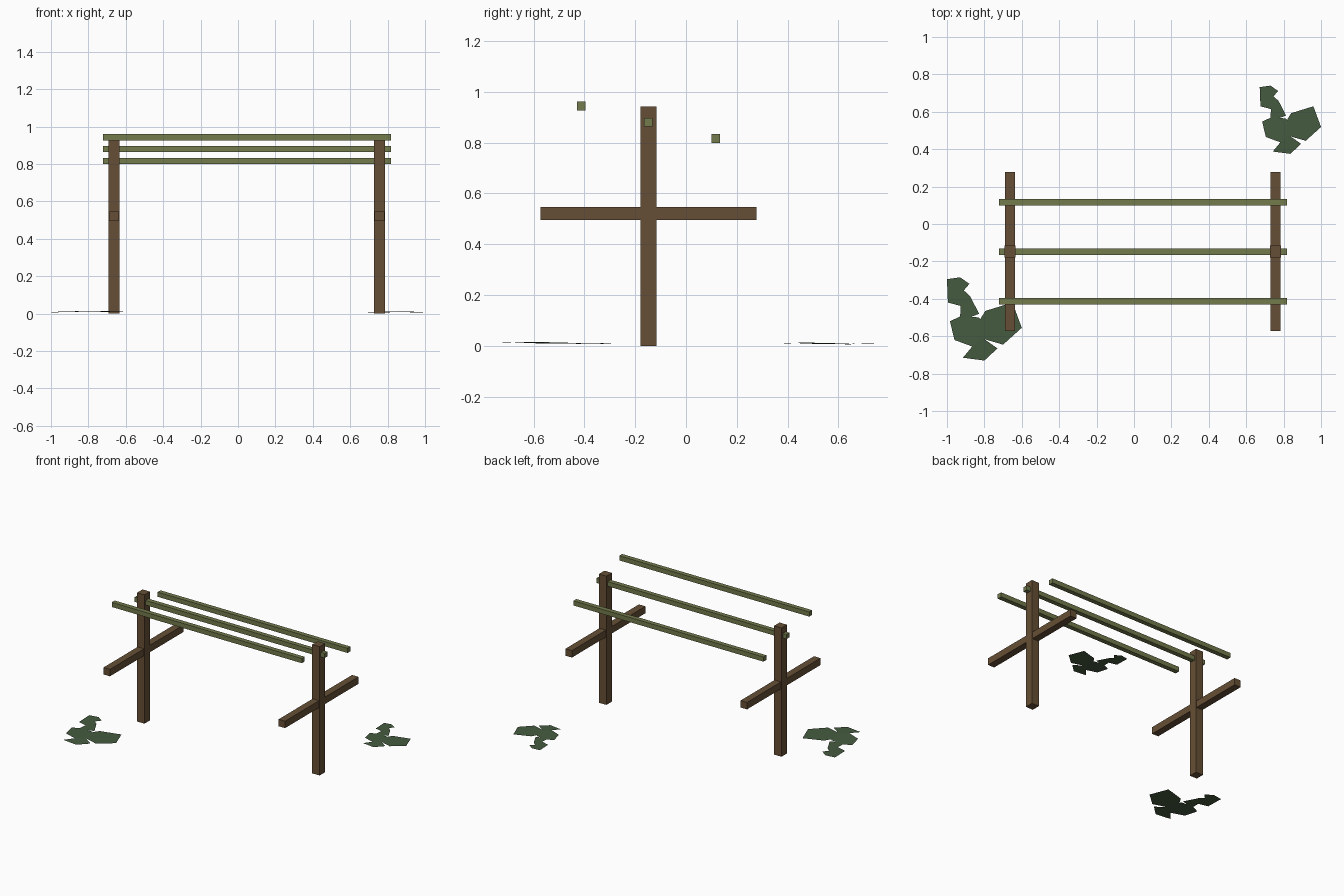
import bpy, bmesh
from mathutils import Vector

if "Cube" in bpy.data.objects:
    bpy.data.objects.remove(bpy.data.objects["Cube"])


def material(name, srgb):
    m = bpy.data.materials.new(name)
    m.diffuse_color = [((c + 0.055) / 1.055) ** 2.4 for c in srgb] + [1]
    m.use_nodes = True
    m.node_tree.nodes["Principled BSDF"].inputs["Base Color"].default_value = m.diffuse_color
    return m


wood = material("brown wood", (0.40, 0.31, 0.21))
rail_green = material("mossy green", (0.45, 0.48, 0.30))
leaf_green = material("leaf green", (0.27, 0.355, 0.25))


def finish(name, bm, mat):
    mesh = bpy.data.meshes.new(name)
    bm.to_mesh(mesh)
    bm.free()
    mesh.materials.append(mat)
    obj = bpy.data.objects.new(name, mesh)
    bpy.context.collection.objects.link(obj)
    return obj


def beam(name, center, size, mat):
    bm = bmesh.new()
    bmesh.ops.create_cube(bm, size=1)
    for v in bm.verts:
        v.co = Vector(a * s + c for a, s, c in zip(v.co, size, center))
    return finish(name, bm, mat)


# Posts with cross arms
MID_Y = -0.147
for side, x in (("left", -0.663), ("right", 0.756)):
    beam(side + "_post", (x, MID_Y, 0.4715), (0.06, 0.063, 0.943), wood)
    beam(side + "_cross_arm", (x, MID_Y, 0.5215), (0.052, 0.85, 0.051), wood)

# Three stepped rails
for i, name in enumerate(("front_rail", "middle_rail", "back_rail")):
    beam(name, (0.048, -0.413 + 0.265 * i, 0.944 - 0.0638 * i),
         (1.54, 0.034, 0.034), rail_green)

# Ground leaves: outlines in hundredths, measured right and down from the patch corner
LEAVES = [
    [(0, 1), (7, 0), (12, 3.5), (9, 7), (12.3, 10), (8, 15.5), (0.5, 13.5)],
    [(7.5, 12), (12.3, 10), (17.2, 19.5), (12, 21.5), (7, 21.5)],
    [(1.6, 23.5), (8, 20.5), (17, 21.5), (20, 24.5), (18, 33), (13.5, 37), (4, 33.5)],
    [(18, 22), (20.5, 18), (35, 13.5), (40, 27), (30, 36), (18, 32.5)],
    [(13.5, 37), (18.5, 32), (27, 38), (20, 44.5), (8.5, 43)],
]
TILT = [(0.02, -0.01), (-0.02, 0.02), (0.02, 0.02), (-0.02, 0.02), (0.01, -0.03)]


def leaf_patch(name, corner, scale):
    bm = bmesh.new()
    for i, (outline, (tx, ty)) in enumerate(zip(LEAVES, TILT)):
        n = len(outline)
        cx = sum(p[0] for p in outline) / n
        cy = sum(p[1] for p in outline) / n
        verts = []
        for px, py in reversed(outline):
            z = 0.009 + 0.001 * i + ((px - cx) * tx + (py - cy) * ty) * 0.01
            verts.append(bm.verts.new((corner[0] + px * 0.01 * scale,
                                       corner[1] - py * 0.01 * scale, z * scale)))
        bm.faces.new(verts)
    return finish(name, bm, leaf_green)


leaf_patch("left_leaf_patch", (-1.0, -0.285), 1.0)
leaf_patch("right_leaf_patch", (0.672, 0.74), 0.82)
